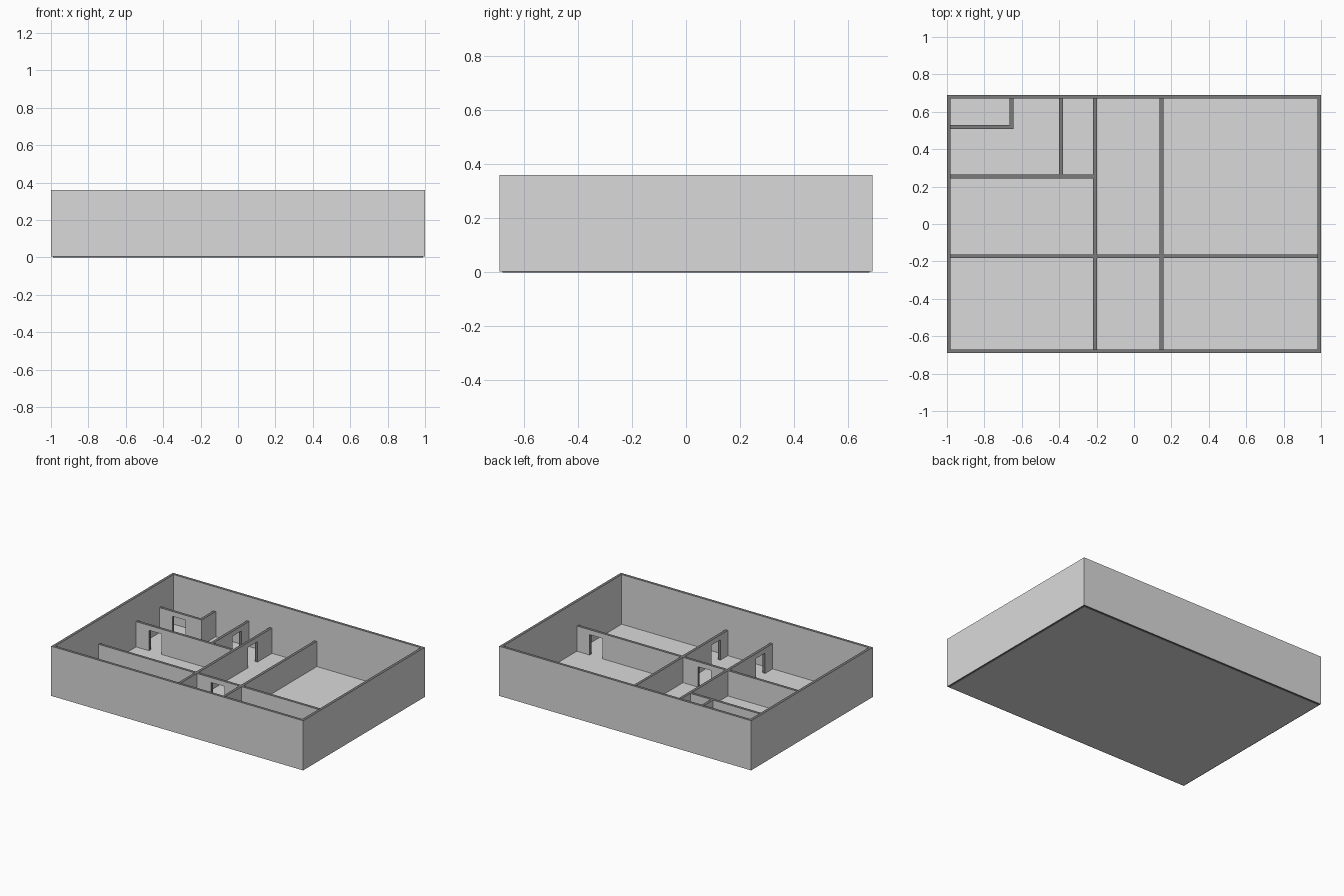
import bpy, bmesh
from mathutils import Vector

if "Cube" in bpy.data.objects:
    bpy.data.objects.remove(bpy.data.objects["Cube"])

W, D, H = 1.0, 0.69, 0.36      # half width, half depth, outer wall height
T = 0.02                       # wall thickness
BASE = 0.004                   # top of the floor slab
INNER_H, DOOR_H = 0.185, 0.15  # partition and doorway heights


def material(name, grey):
    m = bpy.data.materials.new(name)
    m.diffuse_color = (grey, grey, grey, 1)
    m.use_nodes = True
    m.node_tree.nodes["Principled BSDF"].inputs["Base Color"].default_value = m.diffuse_color
    return m


plaster = material("light_grey_plaster", 0.7)
cut = material("dark_grey_wall_edge", 0.2)


def finish(name, bm, is_cut):
    """Turn a bmesh into an object; faces passing is_cut get the dark edge colour."""
    bmesh.ops.recalc_face_normals(bm, faces=bm.faces)
    for f in bm.faces:
        f.material_index = int(is_cut(f))
    mesh = bpy.data.meshes.new(name)
    bm.to_mesh(mesh)
    bm.free()
    mesh.materials.append(plaster)
    mesh.materials.append(cut)
    bpy.context.collection.objects.link(bpy.data.objects.new(name, mesh))


def partition(name, axis, pos, start, end, doors=()):
    """Inner wall along axis 0 (x) or 1 (y): outline with door notches, extruded."""
    outline = [(start, BASE)]
    for a, b in doors:
        outline += [(a, BASE), (a, DOOR_H), (b, DOOR_H), (b, BASE)]
    outline += [(end, BASE), (end, INNER_H), (start, INNER_H)]
    bm = bmesh.new()
    verts = []
    for s, z in outline:
        co = Vector((0, 0, z))
        co[axis], co[1 - axis] = s, pos - T / 2
        verts.append(bm.verts.new(co))
    face = bm.faces.new(verts)
    ext = bmesh.ops.extrude_face_region(bm, geom=[face])
    shift = Vector((0, 0, 0))
    shift[1 - axis] = T
    bmesh.ops.translate(bm, vec=shift,
                        verts=[g for g in ext["geom"] if isinstance(g, bmesh.types.BMVert)])

    def is_cut(f):
        c = f.calc_center_median()[axis]
        at_end = min(abs(c - start), abs(c - end)) < 1e-4
        return abs(f.normal[1 - axis]) < 0.5 and not at_end
    finish(name, bm, is_cut)


# Floor slab
bm = bmesh.new()
bmesh.ops.create_cube(bm, size=1)
bmesh.ops.scale(bm, vec=(2 * W - T, 2 * D - T, BASE), verts=bm.verts)
bmesh.ops.translate(bm, vec=(0, 0, BASE / 2), verts=bm.verts)
finish("floor", bm, lambda f: abs(f.normal.z) < 0.5)

# Outer walls: one closed ring
bm = bmesh.new()
corners = [(-1, -1), (1, -1), (1, 1), (-1, 1)]
loops = []
for inset, z in ((0, BASE), (0, H), (T, H), (T, BASE)):
    loops.append([bm.verts.new((sx * (W - inset), sy * (D - inset), z)) for sx, sy in corners])
for i in range(4):
    a, b = loops[i], loops[(i + 1) % 4]
    for j in range(4):
        k = (j + 1) % 4
        bm.faces.new((a[j], a[k], b[k], b[j]))
finish("outer_walls", bm, lambda f: abs(f.normal.z) > 0.5)

# Inner partitions with doorways
X0, X1, Y0, Y1 = -W + T, W - T, -D + T, D - T
partition("cross_wall", 0, -0.172, X0, X1, [(-0.085, 0.02), (0.775, 0.878)])
partition("hall_left_wall", 1, -0.209, Y0, Y1, [(-0.585, -0.48), (0.40, 0.505)])
partition("hall_right_wall", 1, 0.147, Y0, Y1, [(-0.585, -0.485)])
partition("back_room_wall", 0, 0.254, X0, -0.209, [(-0.877, -0.777)])
partition("store_wall", 1, -0.39, 0.254, Y1, [(0.478, 0.58)])
partition("closet_front_wall", 0, 0.518, X0, -0.645, [(-0.877, -0.774)])
partition("closet_side_wall", 1, -0.655, 0.508, Y1)
